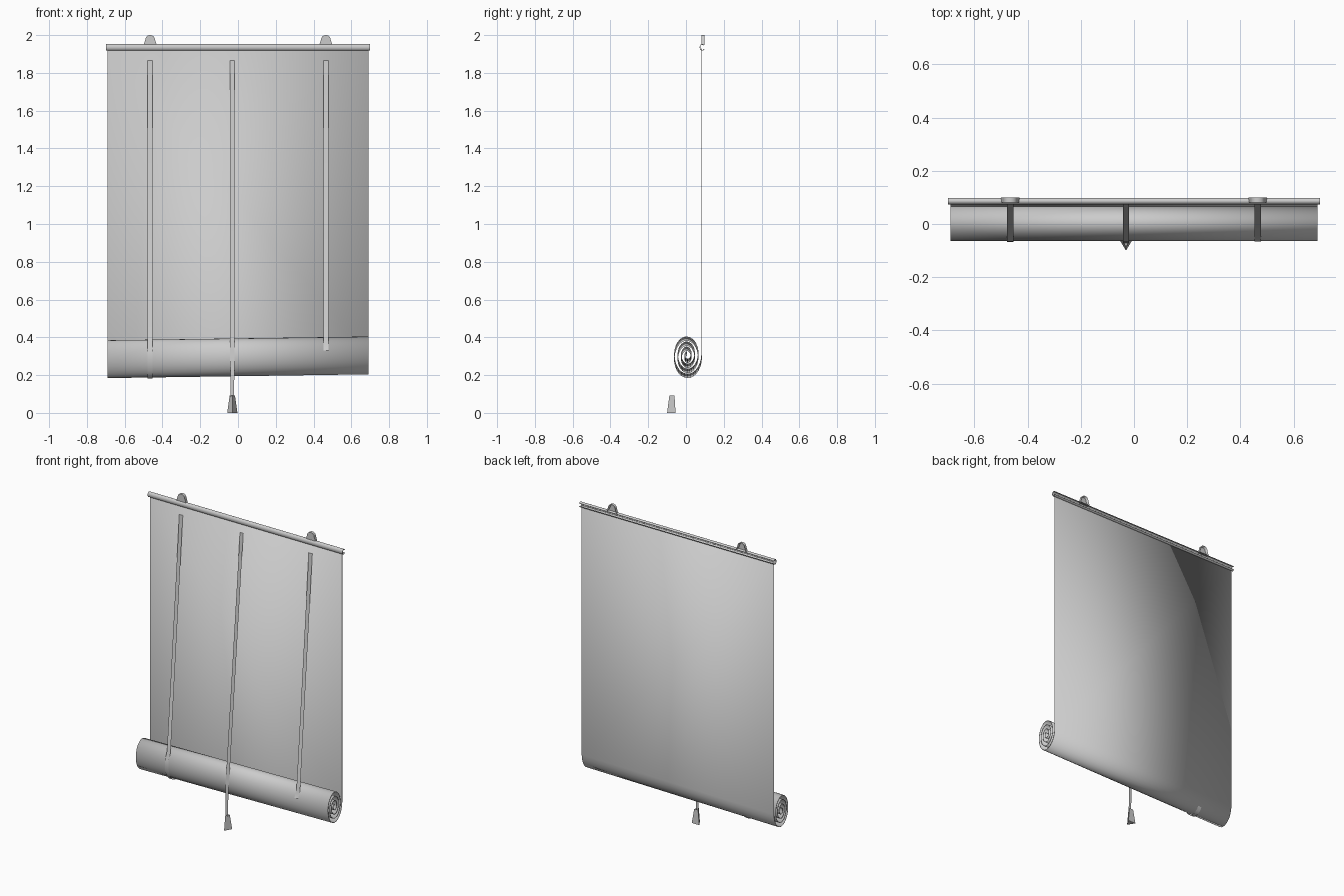
import bpy
import bmesh
from math import sin, cos, pi, radians

cube = bpy.data.objects.get("Cube")
if cube:
    bpy.data.objects.remove(cube, do_unlink=True)

grey = bpy.data.materials.new("light_grey")
grey.use_nodes = True
grey.diffuse_color = (0.6, 0.6, 0.6, 1)
grey.node_tree.nodes["Principled BSDF"].inputs["Base Color"].default_value = (0.6, 0.6, 0.6, 1)


def finish(name, bm, angle=35):
    """Turn a bmesh into a smooth-shaded grey object."""
    mesh = bpy.data.meshes.new(name)
    bm.to_mesh(mesh)
    bm.free()
    mesh.materials.append(grey)
    obj = bpy.data.objects.new(name, mesh)
    bpy.context.collection.objects.link(obj)
    bpy.ops.object.select_all(action="DESELECT")
    obj.select_set(True)
    bpy.context.view_layer.objects.active = obj
    bpy.ops.object.shade_smooth_by_angle(angle=radians(angle))
    return obj


def bridge(bm, a, b, closed=False):
    """Join two rows of vertices with quads."""
    n = len(a)
    for i in range(n if closed else n - 1):
        j = (i + 1) % n
        bm.faces.new((a[i], a[j], b[j], b[i]))


def strip(name, path, x):
    """Flat ribbon along (y, z, half width) points."""
    bm = bmesh.new()
    rows = [[bm.verts.new((x + s * w, y, z)) for y, z, w in path] for s in (1, -1)]
    bridge(bm, *rows)
    return finish(name, bm)


# Fabric: straight sheet that coils into a slightly tilted oval roll
ROLL_Y, ROLL_Z, TILT = 0.006, 0.301, 0.0145
TURNS, STEPS = 3.75, 28
bm = bmesh.new()
rows = []
for x in (-0.69, 0.69):
    row = [bm.verts.new((x, 0.083, 1.93))]
    count = int(TURNS * STEPS)
    for i in range(count + 1):
        a = -2 * pi * i / STEPS
        f = 1 - 0.9 * i / count
        row.append(bm.verts.new((x, ROLL_Y + 0.077 * f * cos(a),
                                 ROLL_Z + TILT * x + 0.112 * f * sin(a))))
    rows.append(row)
bridge(bm, *rows)
fabric = finish("fabric_sheet_and_roll", bm)
solid = fabric.modifiers.new("thickness", "SOLIDIFY")
solid.thickness = 0.003
solid.offset = 0

# Top rail: rounded channel with a slot along the back
arc = [radians(35 + 290 * i / 24) for i in range(25)]
section = [(cos(a), sin(a), 1.0) for a in arc] + [(cos(a), sin(a), 0.78) for a in reversed(arc)]
bm = bmesh.new()
ends = [[bm.verts.new((x, 0.086 + 0.0135 * f * c, 1.935 + 0.0175 * f * s))
         for c, s, f in section] for x in (-0.7, 0.7)]
bridge(bm, *ends, closed=True)
for i in range(len(arc) - 1):
    j = len(section) - 1 - i
    for e in ends:
        bm.faces.new((e[i], e[i + 1], e[j - 1], e[j]))
bmesh.ops.recalc_face_normals(bm, faces=bm.faces)
finish("top_rail", bm)

# Hanging brackets: domed tabs, hollowed at the back
for side, x in (("right", -0.465), ("left", 0.465)):
    bm = bmesh.new()
    outline = [(-0.035, 1.947), (0.035, 1.947)]
    outline += [(0.025 * cos(a), 1.978 + 0.022 * sin(a))
                for a in (pi * i / 10 for i in range(11))]
    front = bm.faces.new([bm.verts.new((x + u, 0.081, z)) for u, z in outline])
    geom = bmesh.ops.extrude_face_region(bm, geom=[front])["geom"]
    bmesh.ops.translate(bm, vec=(0, 0.018, 0),
                        verts=[v for v in geom if isinstance(v, bmesh.types.BMVert)])
    back = [f for f in geom if isinstance(f, bmesh.types.BMFace)]
    bm.faces.ensure_lookup_table()
    bmesh.ops.recalc_face_normals(bm, faces=bm.faces)
    bmesh.ops.inset_region(bm, faces=back, thickness=0.007)
    bmesh.ops.translate(bm, vec=(0, -0.013, 0), verts=back[0].verts)
    finish(side + "_bracket", bm)

# Side straps: slant down to the front of the roll, one looping under it
slant = [(0.08, 1.865, 0.013), (-0.046, 0.375, 0.013), (-0.066, 0.33, 0.013)]
wrap = []
for i in range(17):
    a = radians(180 + 10 * i)
    wrap.append((ROLL_Y + 0.074 * cos(a), 0.295 + 0.114 * sin(a), 0.013))
strip("right_strap", slant + wrap, -0.465)
strip("left_strap", slant, 0.465)

# Pull cord: slants to the roll, then hangs straight to the handle
strip("pull_cord", [(0.08, 1.865, 0.012), (-0.06, 0.36, 0.012), (-0.068, 0.3, 0.012),
                    (-0.071, 0.24, 0.011), (-0.074, 0.085, 0.009)], -0.03)

# Pull handle: three-sided tapered weight pointing forward, open at the top
bm = bmesh.new()
rings = []
for z, w, y_back, y_front in ((0.0, 0.027, -0.055, -0.1), (0.092, 0.014, -0.061, -0.088),
                              (0.092, 0.009, -0.064, -0.083), (0.07, 0.009, -0.064, -0.083)):
    rings.append([bm.verts.new((-0.03 + u, y, z))
                  for u, y in ((-w, y_back), (w, y_back), (0, y_front))])
for a, b in zip(rings, rings[1:]):
    bridge(bm, a, b, closed=True)
bm.faces.new(rings[0])
bm.faces.new(rings[-1])
bmesh.ops.recalc_face_normals(bm, faces=bm.faces)
finish("pull_handle", bm, 20)
